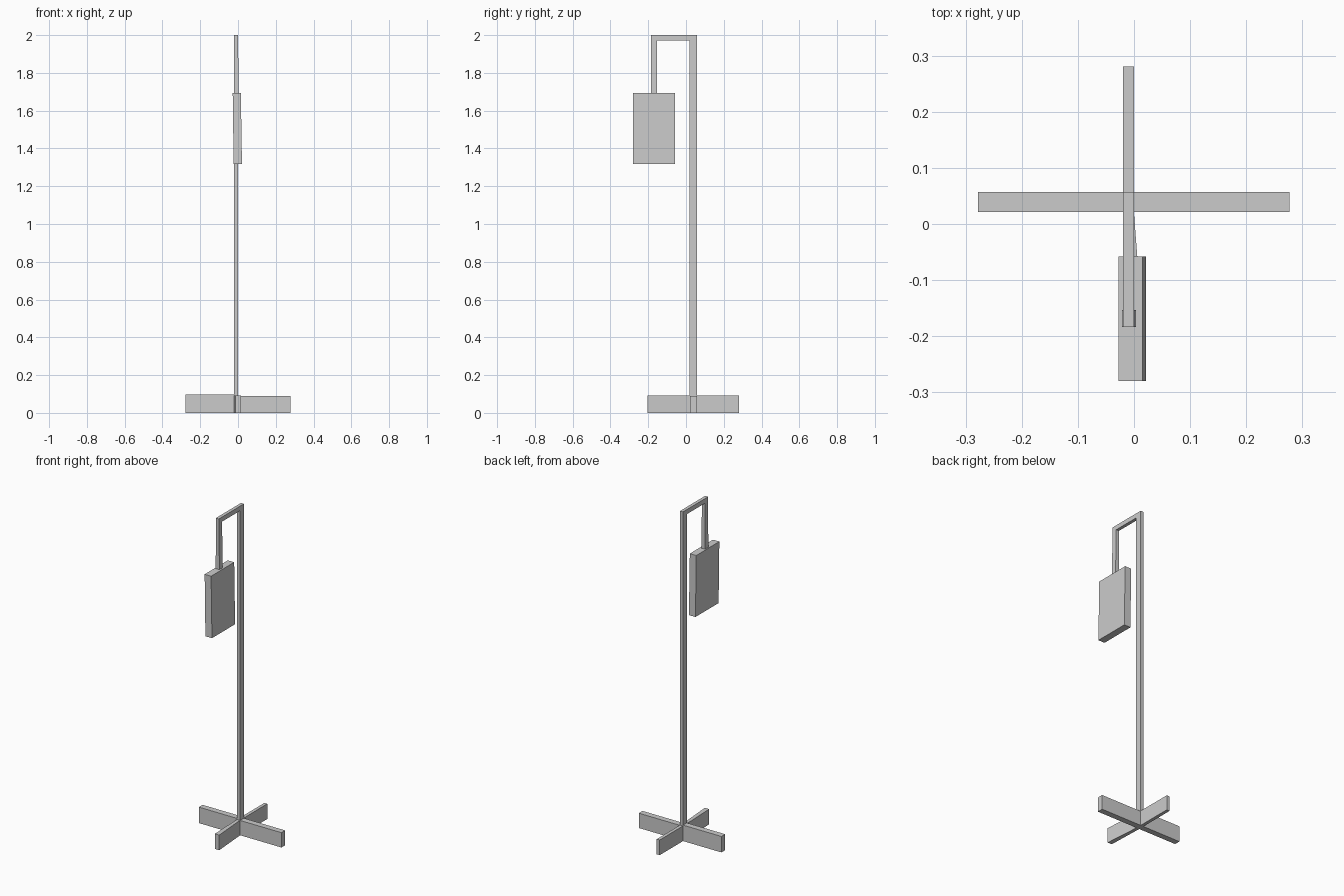
import bpy

if "Cube" in bpy.data.objects:
    bpy.data.objects.remove(bpy.data.objects["Cube"])


def prism(name, start, end):
    """Join two matching loops of points into a closed solid."""
    n = len(start)
    faces = [tuple(range(n)), tuple(range(2 * n - 1, n - 1, -1))]
    faces += [(i, i + n, (i + 1) % n + n, (i + 1) % n) for i in range(n)]
    mesh = bpy.data.meshes.new(name)
    mesh.from_pydata(start + end, [], faces)
    # make normals point outward
    import bmesh
    bm = bmesh.new()
    bm.from_mesh(mesh)
    bmesh.ops.recalc_face_normals(bm, faces=bm.faces)
    bm.to_mesh(mesh)
    bm.free()
    obj = bpy.data.objects.new(name, mesh)
    bpy.context.collection.objects.link(obj)
    return obj


def rect_x(x, y0, y1, z0, z1):
    return [(x, y0, z0), (x, y1, z0), (x, y1, z1), (x, y0, z1)]


def rect_y(y, x0, x1, z0, z1):
    return [(x0, y, z0), (x1, y, z0), (x1, y, z1), (x0, y, z1)]


def rect_z(z, x0, x1, y0, y1):
    return [(x0, y0, z), (x1, y0, z), (x1, y1, z), (x0, y1, z)]


X0, X1 = -0.02, 0.0        # pole thickness
Y0, Y1 = 0.019, 0.057      # pole depth

# post with overhanging arm, one L-shaped profile
profile = [(Y0, 0), (Y1, 0), (Y1, 2), (-0.184, 2), (-0.184, 1.972), (Y0, 1.972)]
prism("post_and_arm", [(X0, y, z) for y, z in profile], [(X1, y, z) for y, z in profile])

# hanger dropping from the arm, leaning slightly sideways
prism("hanger", rect_z(1.972, X0, X1, -0.184, -0.153),
      rect_z(1.693, -0.021, 0.004, -0.184, -0.153))

# hanging panel, slightly skewed
prism("hanging_panel", rect_z(1.693, -0.028, 0.015, -0.28, -0.058),
      rect_z(1.318, -0.023, 0.021, -0.28, -0.058))

# four base legs
prism("left_leg", rect_x(-0.278, 0.021, Y1, 0, 0.097), rect_x(X0, 0.021, Y1, 0, 0.097))
prism("right_leg", rect_x(X1, 0.021, Y1, 0, 0.09), rect_x(0.277, 0.021, Y1, 0, 0.09))
prism("back_leg", rect_y(Y1, X0, X1, 0, 0.092), rect_y(0.281, X0, X1, 0, 0.092))
prism("front_leg", rect_y(-0.205, -0.012, 0.017, 0, 0.092), rect_y(Y0, X0, X1, 0, 0.092))
